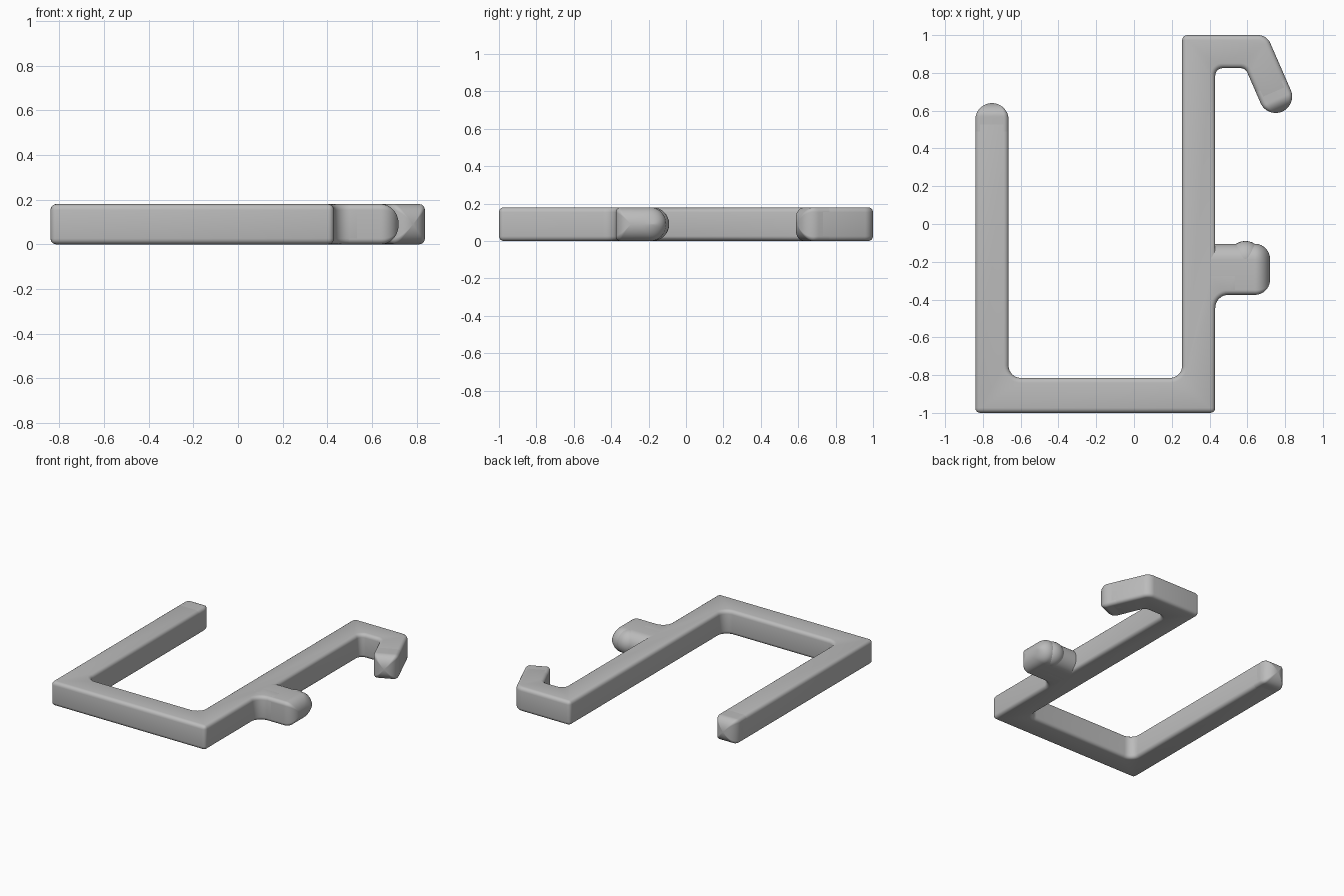
import bpy, bmesh, math
from mathutils import Vector

THICK = 0.18
MID = THICK / 2
EDGE = 0.026

old = bpy.data.objects.get("Cube")
if old:
    bpy.data.objects.remove(old, do_unlink=True)

grey = bpy.data.materials.new("plain_grey")
grey.use_nodes = True
grey.diffuse_color = (0.5, 0.5, 0.5, 1)
grey.node_tree.nodes["Principled BSDF"].inputs["Base Color"].default_value = (0.5, 0.5, 0.5, 1)


def rounded(corners):
    """Outline from (x, y, radius) corners, each replaced by a tangent arc."""
    pts = []
    for i, (x, y, r) in enumerate(corners):
        p = Vector((x, y))
        if r == 0:
            pts.append(p)
            continue
        a = (Vector(corners[i - 1][:2]) - p).normalized()
        b = (Vector(corners[(i + 1) % len(corners)][:2]) - p).normalized()
        half = math.acos(a.dot(b)) / 2
        centre = p + (a + b).normalized() * (r / math.sin(half))
        s = p + a * (r / math.tan(half)) - centre
        e = p + b * (r / math.tan(half)) - centre
        first = math.atan2(s.y, s.x)
        sweep = math.atan2(s.x * e.y - s.y * e.x, s.dot(e))
        for k in range(9):
            t = first + sweep * k / 8
            pts.append(centre + Vector((math.cos(t), math.sin(t))) * r)
    return pts


def skin(name, rings):
    """Closed solid through a list of equal-length rings of 3D points."""
    bm = bmesh.new()
    loops = [[bm.verts.new(p) for p in ring] for ring in rings]
    for low, high in zip(loops, loops[1:]):
        for i in range(len(low)):
            bm.faces.new((low[i - 1], low[i], high[i], high[i - 1]))
    bm.faces.new(loops[0][::-1])
    bm.faces.new(loops[-1])
    bmesh.ops.remove_doubles(bm, verts=bm.verts, dist=0.00001)
    bmesh.ops.recalc_face_normals(bm, faces=bm.faces)
    mesh = bpy.data.meshes.new(name)
    bm.to_mesh(mesh)
    bm.free()
    obj = bpy.data.objects.new(name, mesh)
    bpy.context.collection.objects.link(obj)
    return obj


def section(low, high, h, low_r, high_r):
    """Rounded rectangle; each side has its own (across, up) corner radius."""
    quads = [(high - high_r[0], 1, high_r), (low + low_r[0], 1, low_r),
             (low + low_r[0], -1, low_r), (high - high_r[0], -1, high_r)]
    pts = []
    for q, (cv, sign, (rv, rz)) in enumerate(quads):
        for k in range(9):
            t = (q + k / 8) * math.pi / 2
            pts.append((cv + rv * math.cos(t), sign * (h - rz) + rz * math.sin(t)))
    return pts


def end_height(gap, depth):
    """Half height at a distance from the very end of a rounded part."""
    k = max(0, 1 - gap / depth)
    return MID * math.sqrt(1 - k * k)


def inset(gap, radius):
    """How far a plan corner of this radius has drawn in near the end."""
    k = max(0, radius - gap)
    return radius - math.sqrt(radius * radius - k * k)


def place(origin, along, u, pts):
    side = Vector((-along.y, along.x))
    ring = []
    for v, z in pts:
        p = origin + along * u + side * v
        ring.append((p.x, p.y, MID + z))
    return ring


def gaps(length):
    """Distances from the end, packed closely toward the tip."""
    return [length] + [0.09 * (1 - math.sin(math.radians(a))) for a in range(0, 89, 4)]


def round_tip(name, origin, along, half):
    """Bar end rounded both in plan and in height."""
    rings = []
    for gap in gaps(0.15):
        w = half - inset(gap, half)
        h = end_height(gap, 0.07)
        r = EDGE * min(w / half, h / MID) ** 2
        rings.append(place(origin, along, half - gap, section(-w, w, h, (r, r), (r, r))))
    return skin(name, rings)


# Slanted hook geometry
tip = Vector((0.75, 0.675))
d = Vector((0.40, -0.915)).normalized()
n = Vector((-d.y, d.x))
half = 0.087
outer_x = tip.x + n.x * half + d.x / d.y * (1 - tip.y - n.y * half)
inner_x = tip.x - n.x * half + d.x / d.y * (0.825 - tip.y + n.y * half)
inner_end = tip - n * half
outer_end = tip + n * half

# Frame: left arm, base bar, tall bar, peg root and slanted hook
outline = rounded([
    (-0.84, -1, 0), (0.43, -1, 0),
    (0.43, -0.375, 0.07), (0.56, -0.375, 0), (0.56, -0.25, 0), (0.43, -0.25, 0),
    (0.43, 0.825, 0.04), (inner_x, 0.825, 0.04),
    (inner_end.x, inner_end.y, 0), (outer_end.x, outer_end.y, 0),
    (outer_x, 1, 0.07), (0.255, 1, 0),
    (0.255, -0.815, 0.065), (-0.664, -0.815, 0.065),
    (-0.664, 0.552, 0), (-0.84, 0.552, 0),
])
frame = skin("hook_frame", [[(p.x, p.y, z) for p in outline] for z in (0, THICK)])
bevel = frame.modifiers.new("soft_edges", "BEVEL")
bevel.width = EDGE
bevel.segments = 4
bevel.limit_method = "ANGLE"
bevel.angle_limit = math.radians(40)
bevel.use_clamp_overlap = False

# Rounded ends of the arm and hook
arm_tip = round_tip("arm_tip", Vector((-0.752, 0.552)), Vector((0, 1)), 0.088)
hook_tip = round_tip("hook_tip", tip, d, half)

# Peg: square front, fully rounded back and outer end
peg_rings = []
for gap in gaps(0.35):
    h = end_height(gap, 0.08)
    cut = inset(gap, 0.08)
    r = EDGE * (h / MID) ** 2
    peg_rings.append(place(Vector((0.72, 0)), Vector((1, 0)), -gap,
                           section(-0.375 + cut, -0.105 - cut, h, (r, r), (0.085, h))))
peg = skin("peg", peg_rings)

# Small round bump on the back of the peg
bpy.ops.mesh.primitive_uv_sphere_add(segments=32, ring_count=16, radius=0.09,
                                     location=(0.59, -0.18, MID))
bump = bpy.context.object
bump.name = "peg_bump"

for obj in (frame, arm_tip, hook_tip, peg, bump):
    obj.data.materials.append(grey)
    bpy.ops.object.select_all(action="DESELECT")
    bpy.context.view_layer.objects.active = obj
    obj.select_set(True)
    for mod in list(obj.modifiers):
        bpy.ops.object.modifier_apply(modifier=mod.name)
    bpy.ops.object.shade_smooth_by_angle(angle=math.radians(30))
